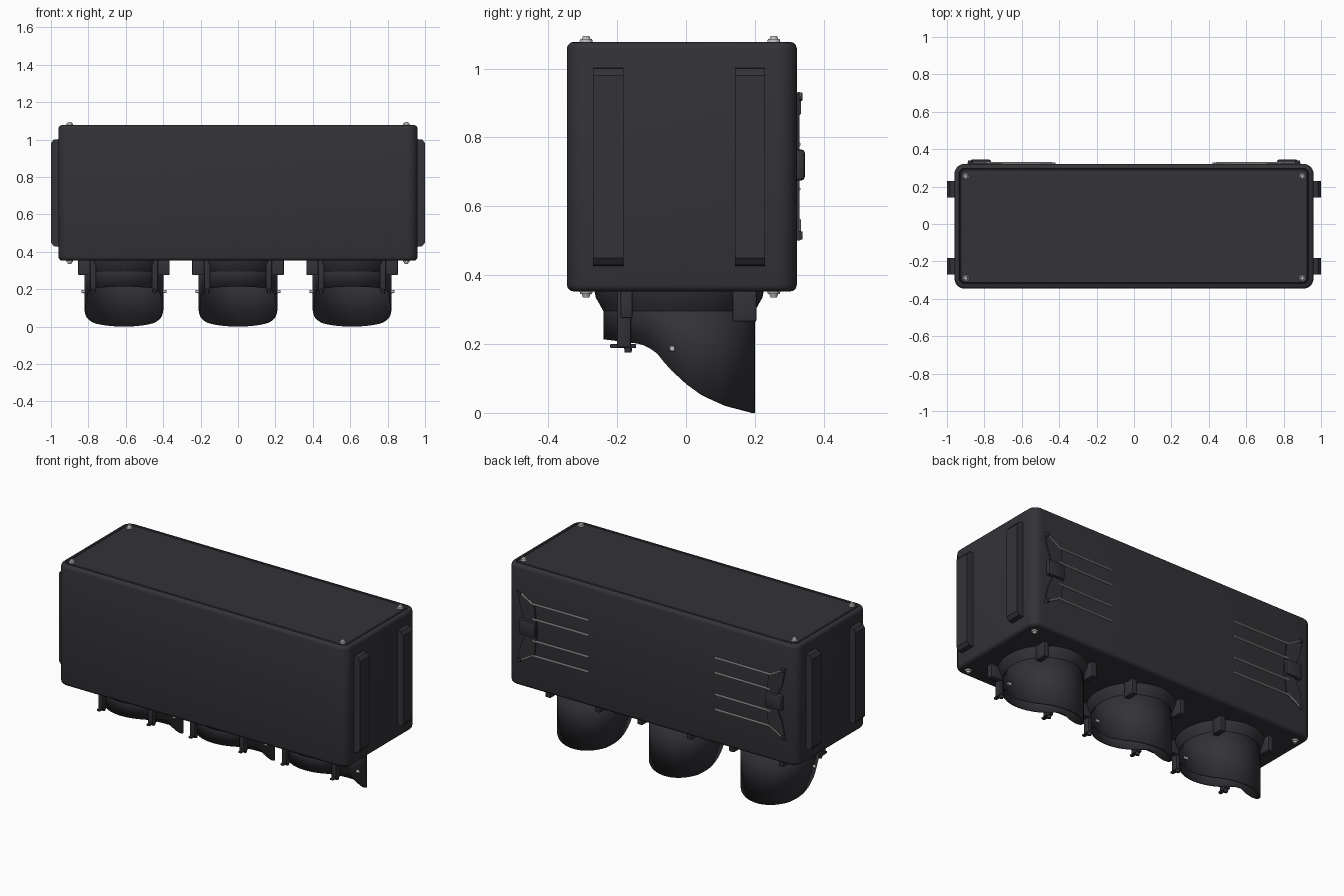
import bpy, bmesh, math
from mathutils import Matrix, Vector

if "Cube" in bpy.data.objects:
    bpy.data.objects.remove(bpy.data.objects["Cube"], do_unlink=True)


def material(name, rgb):
    m = bpy.data.materials.new(name)
    m.use_nodes = True
    m.diffuse_color = (*rgb, 1)
    node = next(n for n in m.node_tree.nodes if n.type == "BSDF_PRINCIPLED")
    node.inputs["Base Color"].default_value = (*rgb, 1)
    node.inputs["Roughness"].default_value = 0.6
    return m


HOUSING = material("dark charcoal", (0.033, 0.032, 0.039))
STEEL = material("bright steel", (0.5, 0.5, 0.5))


def finish(bm, name, mat, angle=35):
    mesh = bpy.data.meshes.new(name)
    bm.to_mesh(mesh)
    bm.free()
    mesh.materials.append(mat)
    ob = bpy.data.objects.new(name, mesh)
    bpy.context.collection.objects.link(ob)
    bpy.ops.object.select_all(action="DESELECT")
    ob.select_set(True)
    bpy.context.view_layer.objects.active = ob
    bpy.ops.object.shade_smooth_by_angle(angle=math.radians(angle))
    return ob


def box(name, lo, hi, bevel):
    lo, hi = Vector(lo), Vector(hi)
    bm = bmesh.new()
    size = Matrix.Diagonal((*(hi - lo), 1))
    bmesh.ops.create_cube(bm, size=1, matrix=Matrix.Translation((lo + hi) / 2) @ size)
    bmesh.ops.bevel(bm, geom=bm.edges[:], offset=bevel, segments=2,
                    profile=0.5, affect="EDGES")
    return finish(bm, name, HOUSING)


def prism(name, outline, start, depth):
    """Extrude an x-z outline along y."""
    bm = bmesh.new()
    face = bm.faces.new([bm.verts.new((a, start, b)) for a, b in outline])
    out = bmesh.ops.extrude_face_region(bm, geom=[face])["geom"]
    bmesh.ops.translate(bm, vec=(0, depth, 0),
                        verts=[v for v in out if isinstance(v, bmesh.types.BMVert)])
    bmesh.ops.recalc_face_normals(bm, faces=bm.faces[:])
    return finish(bm, name, HOUSING)


def lathe(name, profile, centre, squash, steps=48):
    bm = bmesh.new()
    verts = [bm.verts.new((r, 0, z)) for r, z in profile]
    edges = [bm.edges.new(pair) for pair in zip(verts, verts[1:])]
    bmesh.ops.spin(bm, geom=verts + edges, cent=(0, 0, 0), axis=(0, 0, 1),
                   angle=math.tau, steps=steps)
    bmesh.ops.remove_doubles(bm, verts=bm.verts[:], dist=0.0005)
    bmesh.ops.recalc_face_normals(bm, faces=bm.faces[:])
    # faces of these parts look downwards
    if sum(f.normal.z * f.calc_area() for f in bm.faces) > 0:
        bmesh.ops.reverse_faces(bm, faces=bm.faces[:])
    bmesh.ops.scale(bm, vec=(squash, 1, 1), verts=bm.verts[:])
    bmesh.ops.translate(bm, vec=centre, verts=bm.verts[:])
    return finish(bm, name, HOUSING)


def rod(name, start, end, radius, mat, taper=1.0, sides=12):
    start, end = Vector(start), Vector(end)
    way = end - start
    turn = Vector((0, 0, 1)).rotation_difference(way).to_matrix().to_4x4()
    bm = bmesh.new()
    bmesh.ops.create_cone(bm, cap_ends=True, segments=sides, radius1=radius,
                          radius2=radius * taper, depth=way.length,
                          matrix=Matrix.Translation((start + end) / 2) @ turn)
    return finish(bm, name, mat)


# Main housing: rounded corners, softened rims and a grooved lid
bm = bmesh.new()
bmesh.ops.create_cube(bm, size=1, matrix=Matrix.Translation((0, -0.012, 0.715))
                      @ Matrix.Diagonal((1.92, 0.668, 0.725, 1)))
upright = [e for e in bm.edges if abs(e.verts[0].co.z - e.verts[1].co.z) > 0.1]
bmesh.ops.bevel(bm, geom=upright, offset=0.055, segments=6, profile=0.5, affect="EDGES")
rims = [e for e in bm.edges if abs(e.verts[0].co.z - e.verts[1].co.z) < 0.01]
bmesh.ops.bevel(bm, geom=rims, offset=0.02, segments=3, profile=0.5, affect="EDGES")
bm.normal_update()
lid = max(bm.faces, key=lambda f: f.calc_center_median().z + f.calc_area())
for width, depth in ((0.004, 0), (0.005, -0.007), (0.005, 0.007)):
    bmesh.ops.inset_region(bm, faces=[lid], thickness=width, depth=depth)
finish(bm, "housing", HOUSING)

# Corner screws above and below: a flange with a rounded head
for sx in (-1, 1):
    for y in (-0.29, 0.255):
        for z, up, label in ((1.074, 1, "top"), (0.356, -1, "bottom")):
            x = sx * 0.9
            rod(f"{label}_screw_flange", (x, y, z), (x, y, z + up * 0.011), 0.02, STEEL, 0.85)
            rod(f"{label}_screw_head", (x, y, z + up * 0.01), (x, y, z + up * 0.021),
                0.013, STEEL, 0.7)

# Mounting rails on both ends
for sx in (-1, 1):
    for y0, y1 in ((-0.27, -0.182), (0.143, 0.23)):
        outline = [(0.95, 0.425), (0.985, 0.43), (1.0, 0.45),
                   (1.0, 0.98), (0.985, 1.0), (0.95, 1.003)]
        prism("end_rail", [(sx * a, b) for a, b in outline], y0, y1 - y0)

# Hinge brackets on the back, held by steel wires
for sx in (-1, 1):
    outline = [(0.89, 0.93), (0.78, 0.87), (0.76, 0.715), (0.78, 0.56), (0.89, 0.5),
               (0.87, 0.6), (0.84, 0.67), (0.84, 0.76), (0.87, 0.83)]
    prism("back_bracket", [(sx * a, b) for a, b in outline], 0.315, 0.015)
    x0, x1 = sorted((sx * 0.765, sx * 0.875))
    box("bracket_knob", (x0, 0.31, 0.675), (x1, 0.345, 0.765), 0.01)
    for z in (0.515, 0.918):
        rod("bracket_bolt", (sx * 0.875, 0.325, z), (sx * 0.875, 0.339, z), 0.014, HOUSING, 0.8)
    for z in (0.56, 0.65, 0.78, 0.87):
        rod("back_wire", (sx * 0.42, 0.324, z), (sx * 0.79, 0.327, z), 0.006, STEEL, sides=8)
    for z0, z1 in ((0.56, 0.505), (0.87, 0.925)):
        rod("slanted_wire", (sx * 0.79, 0.329, z0), (sx * 0.885, 0.329, z1), 0.005, STEEL, sides=8)

# Lower edge of a hood, as height over depth
HOOD = [(-0.25, 0.215), (-0.13, 0.2), (-0.09, 0.18), (-0.05, 0.13), (0, 0.085),
        (0.05, 0.05), (0.12, 0.02), (0.2, 0)]


def hood_edge(y):
    for (a, za), (b, zb) in zip(HOOD, HOOD[1:]):
        if y <= b:
            return za + (zb - za) * (y - a) / (b - a)
    return 0


def hood(cx, cy, radius, squash, count=64):
    bm = bmesh.new()
    pairs = []
    for i in range(count):
        a = math.tau * i / count
        x, y = cx + radius * squash * math.cos(a), cy + radius * math.sin(a)
        pairs.append((bm.verts.new((x, y, 0.36)), bm.verts.new((x, y, hood_edge(y)))))
    for (t0, b0), (t1, b1) in zip(pairs, pairs[1:] + pairs[:1]):
        bm.faces.new((t0, b0, b1, t1))
    ob = finish(bm, "hood", HOUSING)
    wall = ob.modifiers.new("wall", "SOLIDIFY")
    wall.thickness, wall.offset = 0.009, -1


# Three unlit lamps facing down, each with collar, lens, hood and clips
CY, R, SQ = -0.02, 0.22, 0.96
for cx in (-0.61, 0, 0.61):
    hood(cx, CY, R, SQ)
    lathe("lamp_collar", [(0.247, 0.36), (0.242, 0.335), (0.228, 0.31), (0.217, 0.29)],
          (cx, CY, 0), SQ)
    lathe("lens", [(0.214, 0.315), (0.18, 0.3), (0.12, 0.285), (0.06, 0.278), (0, 0.275)],
          (cx, CY, 0), SQ)
    for sx in (-1, 1):
        # four clips on the diagonals
        x = cx + sx * 0.165
        box("rear_clip", (x - 0.017, 0.135, 0.265), (x + 0.017, 0.205, 0.36), 0.005)
        box("long_clip", (x - 0.016, -0.2, 0.19), (x + 0.016, -0.16, 0.36), 0.005)
        x0, x1 = sorted((cx + sx * 0.16, cx + sx * 0.245))
        box("front_lug", (x0, -0.19, 0.275), (x1, -0.155, 0.36), 0.005)
        # wing nut under the clip and bolt on the hood side
        box("wing_nut", (x - 0.01, -0.22, 0.188), (x + 0.01, -0.145, 0.2), 0.003)
        rod("nut_stem", (x, -0.168, 0.197), (x, -0.168, 0.175), 0.013, HOUSING, 0.75)
        rod("hood_bolt", (cx + sx * 0.203, -0.04, 0.187), (cx + sx * 0.227, -0.04, 0.187),
            0.01, STEEL, 0.75)
